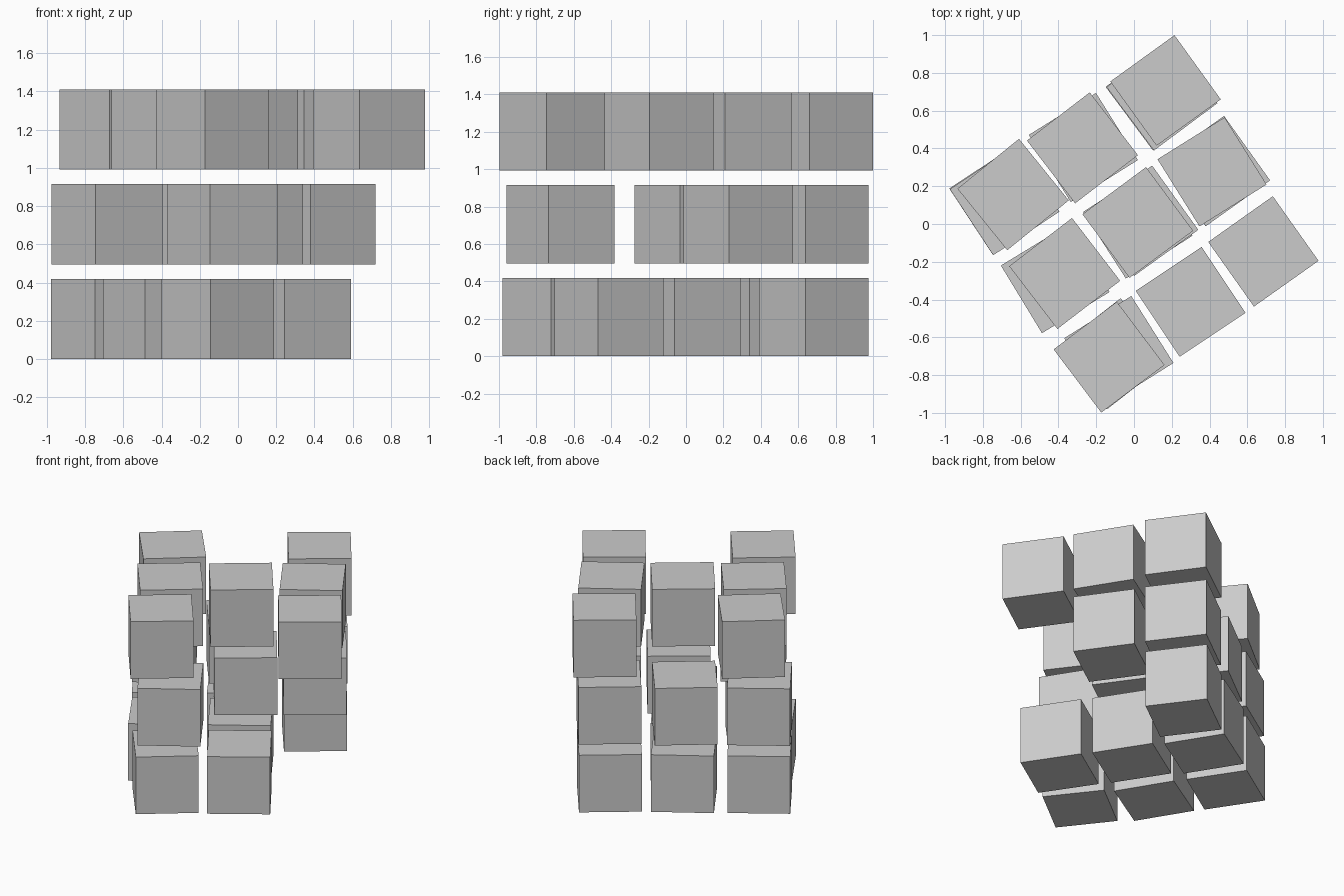
import bpy, math

SIDE = 0.419      # cube edge
PITCH = 0.496     # layer spacing

# each cube: x, y, turn of its right-hand corner in degrees
LAYERS = {
    "bottom": [(.143, .683, -8.3), (-.268, .405, -13), (-.688, .128, -11.7),
               (.020, .001, -12.3), (-.417, -.290, -13.7), (.300, -.412, -11.3),
               (-.107, -.687, -7)],
    "middle": [(.148, .682, -8.3), (-.273, .403, -7.5), (-.685, .125, -11.7),
               (.428, .280, -9.5), (.048, .017, -9.3), (-.080, -.670, -12.8)],
    "top": [(.167, .707, -9.2), (-.640, .156, -6), (.413, .276, -13),
            (.020, .008, -8.5), (-.367, -.262, -7.5), (.685, -.145, -9.7),
            (-.132, -.705, -8)],
}


def cube(name, x, y, z, turn):
    bpy.ops.mesh.primitive_cube_add(size=SIDE, location=(x, y, z),
                                    rotation=(0, 0, math.radians(45 + turn)))
    bpy.context.object.name = name


# three layers of slightly twisted cubes on a 3 x 3 plan
for level, (layer, cubes) in enumerate(LAYERS.items()):
    for i, (x, y, turn) in enumerate(cubes, 1):
        cube(f"{layer}_cube_{i}", x, y, SIDE / 2 + level * PITCH, turn)
